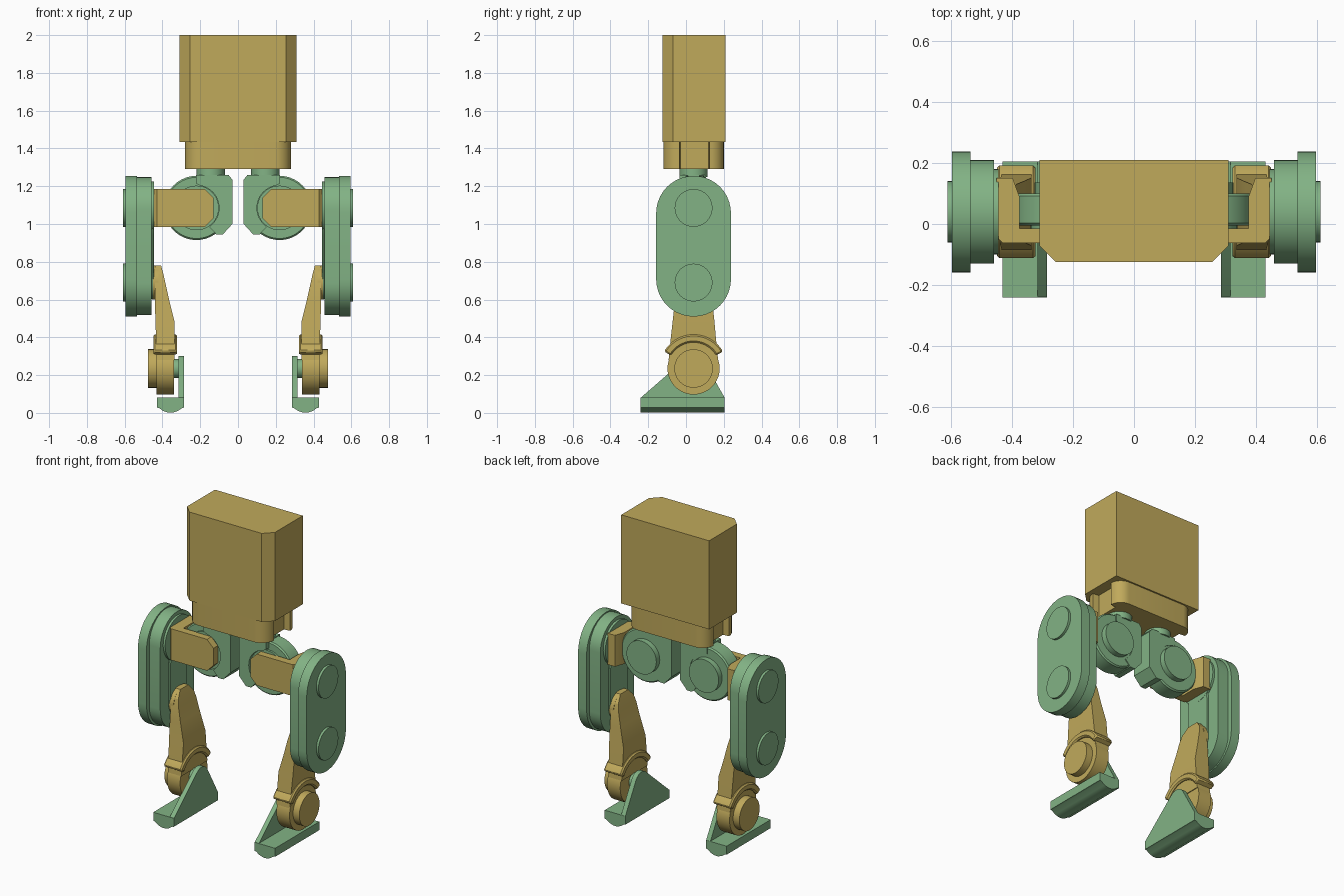
import bpy, bmesh, math

if "Cube" in bpy.data.objects:
    bpy.data.objects.remove(bpy.data.objects["Cube"], do_unlink=True)


def material(name, rgb):
    m = bpy.data.materials.new(name)
    m.use_nodes = True
    m.diffuse_color = (*rgb, 1)
    m.node_tree.nodes["Principled BSDF"].inputs["Base Color"].default_value = (*rgb, 1)
    return m


YELLOW = material("ochre yellow", (0.53, 0.40, 0.105))
GREEN = material("sage green", (0.225, 0.45, 0.235))


def finish(name, bm, mat, mirror, bevel=0):
    bmesh.ops.recalc_face_normals(bm, faces=bm.faces)
    me = bpy.data.meshes.new(name)
    bm.to_mesh(me)
    bm.free()
    me.materials.append(mat)
    ob = bpy.data.objects.new(name, me)
    bpy.context.collection.objects.link(ob)
    bpy.ops.object.select_all(action='DESELECT')
    ob.select_set(True)
    bpy.context.view_layer.objects.active = ob
    bpy.ops.object.shade_smooth_by_angle(angle=math.radians(25))
    if bevel:
        b = ob.modifiers.new("bevel", 'BEVEL')
        b.width, b.segments, b.limit_method = bevel, 1, 'ANGLE'
        b.angle_limit = math.radians(60)
    if mirror:
        ob.modifiers.new("mirror", 'MIRROR')
    return ob


def loft(name, rings, mat, mirror=True, bevel=0):
    """Skin a closed solid through rings with equal point counts."""
    bm = bmesh.new()
    vs = [[bm.verts.new(p) for p in r] for r in rings]
    n = len(vs[0])
    for a, b in zip(vs, vs[1:]):
        for i in range(n):
            bm.faces.new((a[i], a[(i + 1) % n], b[(i + 1) % n], b[i]))
    bm.faces.new(vs[0])
    bm.faces.new(vs[-1])
    return finish(name, bm, mat, mirror, bevel)


def prism(name, axis, pts, lo, hi, mat, mirror=True, bevel=0):
    """Extrude a 2D outline along one axis."""
    put = {'x': lambda p, t: (t, p[0], p[1]),
           'y': lambda p, t: (p[0], t, p[1]),
           'z': lambda p, t: (p[0], p[1], t)}[axis]
    return loft(name, [[put(p, t) for p in pts] for t in (lo, hi)], mat, mirror, bevel)


def arc(cx, cy, r, a0, a1, n=16):
    return [(cx + r * math.cos(math.radians(a0 + (a1 - a0) * i / n)),
             cy + r * math.sin(math.radians(a0 + (a1 - a0) * i / n))) for i in range(n + 1)]


def disc(name, axis, c, r, lo, hi, mat, bevel=0):
    return prism(name, axis, arc(*c, r, 0, 360, 40)[:-1], lo, hi, mat, True, bevel)


def stadium(cy, z0, z1, r):
    return arc(cy, z1 - r, r, 0, 180, 20) + arc(cy, z0 + r, r, 180, 360, 20)


# Torso with chamfered front corners
prism("torso", 'z', [(-0.255, -0.125), (0.255, -0.125), (0.31, -0.07), (0.31, 0.21),
                     (-0.31, 0.21), (-0.31, -0.07)], 1.435, 2.0, YELLOW, False)

# Waist: rounded block with a recess in each side
half = (arc(0.195, -0.035, 0.085, -90, 0, 8) + [(0.24, -0.03), (0.24, 0.12)]
        + arc(0.205, 0.125, 0.075, 0, 90, 8))
prism("waist", 'z', half + [(-x, y) for x, y in reversed(half)], 1.29, 1.435, YELLOW, False)

# Hips
KY = 0.04                      # shared joint depth
HIP = (0.22, 1.085)
disc("hip_pin", 'z', (0.145, KY), 0.075, 1.25, 1.295, GREEN)
bracket = ([(0.03, 1.235), (0.03, 1.0), (0.08, 0.945), (0.115, 0.945), (0.152, 0.985)]
           + arc(*HIP, 0.12, 228, 100, 14) + [(0.222, 1.215), (0.222, 1.26), (0.05, 1.26)])
prism("hip_bracket", 'y', bracket, -0.035, 0.105, GREEN)
disc("hip_disc", 'y', HIP, 0.17, -0.005, 0.1, GREEN, 0.008)
disc("hip_front_cap", 'y', HIP, 0.118, -0.018, 0.0, GREEN)
disc("hip_back_knob", 'y', HIP, 0.105, 0.09, 0.135, GREEN)

# Angled arms joining hips and upper legs
prism("arm_front_plate", 'y', [(0.13, 1.03), (0.175, 0.985), (0.43, 0.985), (0.43, 1.185),
                               (0.175, 1.185), (0.13, 1.14)], -0.062, -0.014, YELLOW)
prism("arm_side_plate", 'z', [(0.375, -0.062), (0.43, -0.062), (0.45, -0.042), (0.45, 0.15),
                              (0.397, 0.15), (0.375, 0.09)], 0.985, 1.185, YELLOW)

# Upper legs: stacked rounded plates with joint knobs
prism("upper_leg_outer", 'x', stadium(KY, 0.51, 1.255, 0.198), 0.535, 0.595, GREEN)
prism("upper_leg_inner", 'x', stadium(KY, 0.518, 1.248, 0.17), 0.458, 0.54, GREEN)
prism("upper_leg_slot_plate", 'x', stadium(KY, 0.60, 1.03, 0.09), 0.445, 0.46, GREEN, True, 0.006)
disc("hip_swivel", 'x', (KY, 1.085), 0.14, 0.444, 0.46, GREEN)
for label, z in (("hip", 1.085), ("knee", 0.69)):
    disc("upper_leg_knob_" + label, 'x', (KY, z), 0.1, 0.59, 0.61, GREEN)
disc("knee_pin", 'x', (KY, 0.69), 0.09, 0.42, 0.452, YELLOW)

# Lower legs: tapered shin, one ring per (z, y low, y high, x inner, x outer)
sections = [(0.28, -0.092, 0.17, 0.335, 0.43), (0.40, -0.08, 0.158, 0.335, 0.434),
            (0.48, -0.071, 0.151, 0.335, 0.437), (0.60, -0.058, 0.138, 0.365, 0.44),
            (0.69, -0.05, 0.13, 0.385, 0.44), (0.735, -0.038, 0.118, 0.395, 0.44),
            (0.78, 0.0, 0.08, 0.407, 0.44)]
loft("shin", [[(x0, y0, z), (x1, y0, z), (x1, y1, z), (x0, y1, z)]
              for z, y0, y1, x0, x1 in sections], YELLOW)

# Ankles: arched guard over a stepped disc
ANKLE = (KY, 0.235)
guard = arc(*ANKLE, 0.18, 30, 150, 20) + arc(*ANKLE, 0.138, 150, 30, 20)
prism("ankle_guard", 'x', guard, 0.322, 0.448, YELLOW, True, 0.008)
disc("ankle_disc", 'x', ANKLE, 0.138, 0.34, 0.432, YELLOW)
disc("ankle_knob", 'x', ANKLE, 0.102, 0.43, 0.476, YELLOW)
disc("ankle_pin", 'x', ANKLE, 0.05, 0.305, 0.345, GREEN)

# Feet: sole with curved underside and a tall inner plate
sole = [(0.285, 0.082), (0.285, 0.028)]
sole += [(0.357 + 0.062 * t, 0.026 * t * t) for t in (-1, -0.6, -0.2, 0.2, 0.6, 1)]
sole += [(0.43, 0.028), (0.43, 0.082)]
prism("foot_sole", 'y', sole, -0.24, 0.205, GREEN)
plate = [(-0.24, 0.08), (0.205, 0.08)] + arc(KY, 0.235, 0.067, 27, 128, 10)
prism("foot_plate", 'x', plate, 0.285, 0.315, GREEN)
